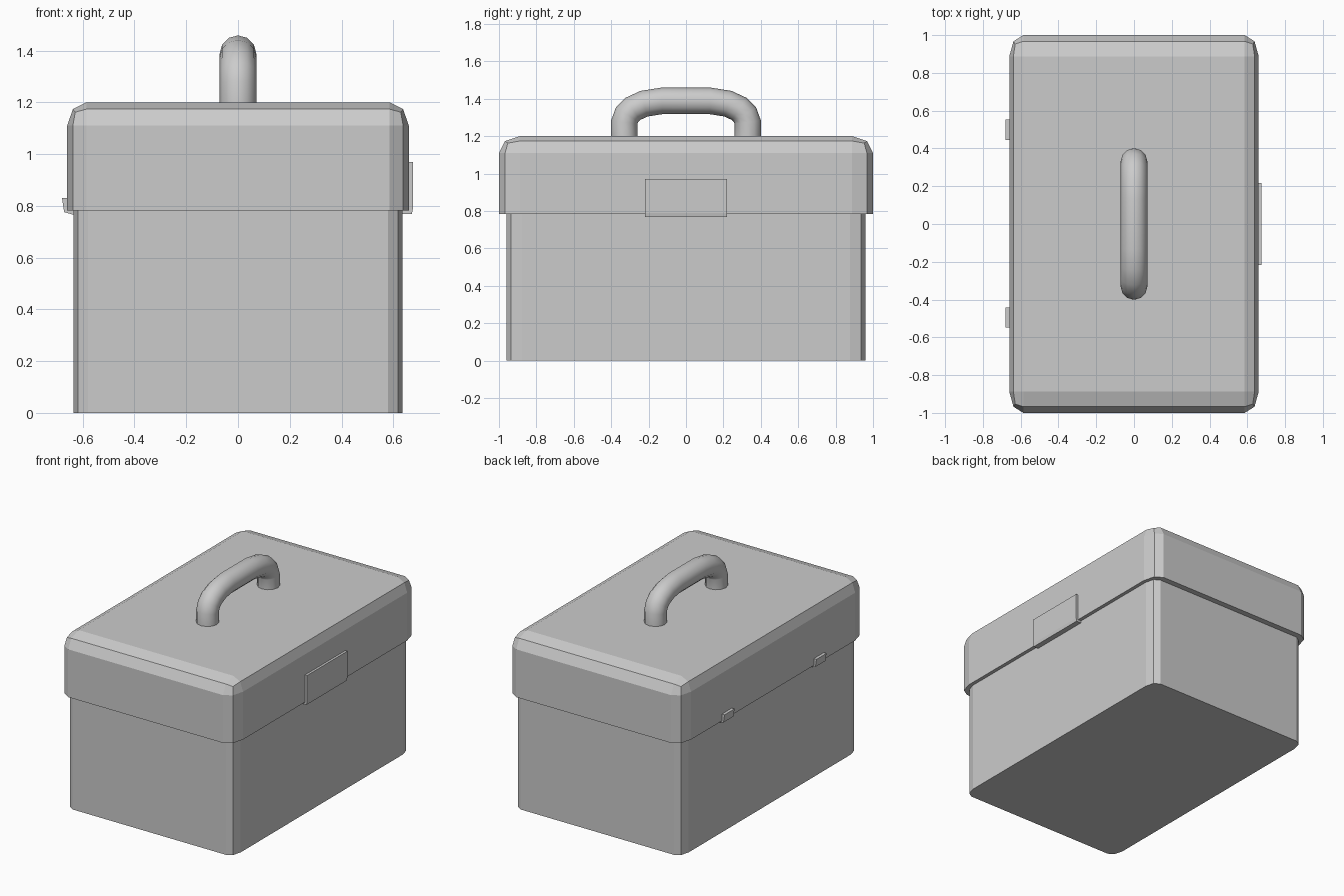
import bpy, bmesh, math
from mathutils import Matrix

if "Cube" in bpy.data.objects:
    bpy.data.objects.remove(bpy.data.objects["Cube"])


def finish(name, bm):
    bmesh.ops.recalc_face_normals(bm, faces=bm.faces)
    mesh = bpy.data.meshes.new(name)
    bm.to_mesh(mesh)
    bm.free()
    obj = bpy.data.objects.new(name, mesh)
    bpy.context.collection.objects.link(obj)
    return obj


def rounded_box(name, size, z0, offset, stretch=1.0, round_top=False):
    """Box bevelled in unit space, then stretched so bevels follow the proportions."""
    sx, sy, sz = size
    h = sz / stretch
    bm = bmesh.new()
    bmesh.ops.create_cube(bm, size=1, matrix=Matrix.Diagonal((1, 1, h, 1)))
    edges = []
    for e in bm.edges:
        a, b = (v.co.z for v in e.verts)
        if abs(a - b) > 1e-4 or (round_top and a > 0):
            edges.append(e)
    bmesh.ops.bevel(bm, geom=edges, offset=offset, offset_type='OFFSET',
                    segments=2, profile=0.5, affect='EDGES')
    bmesh.ops.scale(bm, verts=bm.verts, vec=(sx, sy, stretch))
    bmesh.ops.translate(bm, verts=bm.verts, vec=(0, 0, z0 + sz / 2))
    return finish(name, bm)


def extruded(name, profile, y0, y1):
    """Extrude an x-z profile along y."""
    bm = bmesh.new()
    face = bm.faces.new([bm.verts.new((x, y0, z)) for x, z in profile])
    ext = bmesh.ops.extrude_face_region(bm, geom=[face])['geom']
    bmesh.ops.translate(bm, vec=(0, y1 - y0, 0),
                        verts=[v for v in ext if isinstance(v, bmesh.types.BMVert)])
    return finish(name, bm)


# Body and overhanging lid
rounded_box("body", (1.27, 1.92, 0.80), 0.0, 0.043)
rounded_box("lid", (1.32, 2.0, 0.417), 0.783, 0.056, stretch=1.6, round_top=True)

# Front latch plate, hooked under the lid rim
extruded("latch", [(0.63, 0.768), (0.672, 0.768), (0.676, 0.79), (0.676, 0.97),
                   (0.655, 0.97), (0.655, 0.783), (0.63, 0.783)], -0.218, 0.218)

# Pair of hinges on the back
for label, y in (("left", 0.5), ("right", -0.495)):
    extruded("hinge_" + label, [(-0.655, 0.83), (-0.68, 0.83), (-0.672, 0.776),
                                (-0.63, 0.764), (-0.63, 0.79)], y - 0.054, y + 0.054)

# Carrying handle: round tube along a mirrored arch
half = [(0.33, 1.19), (0.33, 1.275), (0.315, 1.315), (0.285, 1.345),
        (0.225, 1.373), (0.13, 1.388)]
path = [(-y, z) for y, z in half] + [(y, z) for y, z in reversed(half)]
sides, radius = 12, 0.071
bm = bmesh.new()
rings = []
for i, (y, z) in enumerate(path):
    ya, za = path[max(i - 1, 0)]
    yb, zb = path[min(i + 1, len(path) - 1)]
    t = math.atan2(zb - za, yb - ya)
    ring = []
    for k in range(sides):
        a = 2 * math.pi * k / sides
        n = radius * math.sin(a)
        ring.append(bm.verts.new((radius * math.cos(a),
                                  y - n * math.sin(t), z + n * math.cos(t))))
    rings.append(ring)
for r0, r1 in zip(rings, rings[1:]):
    for k in range(sides):
        j = (k + 1) % sides
        bm.faces.new((r0[k], r0[j], r1[j], r1[k]))
bm.faces.new(rings[0])
bm.faces.new(rings[-1])
handle = finish("handle", bm)
bpy.context.view_layer.objects.active = handle
handle.select_set(True)
bpy.ops.object.shade_smooth_by_angle(angle=math.radians(40))
